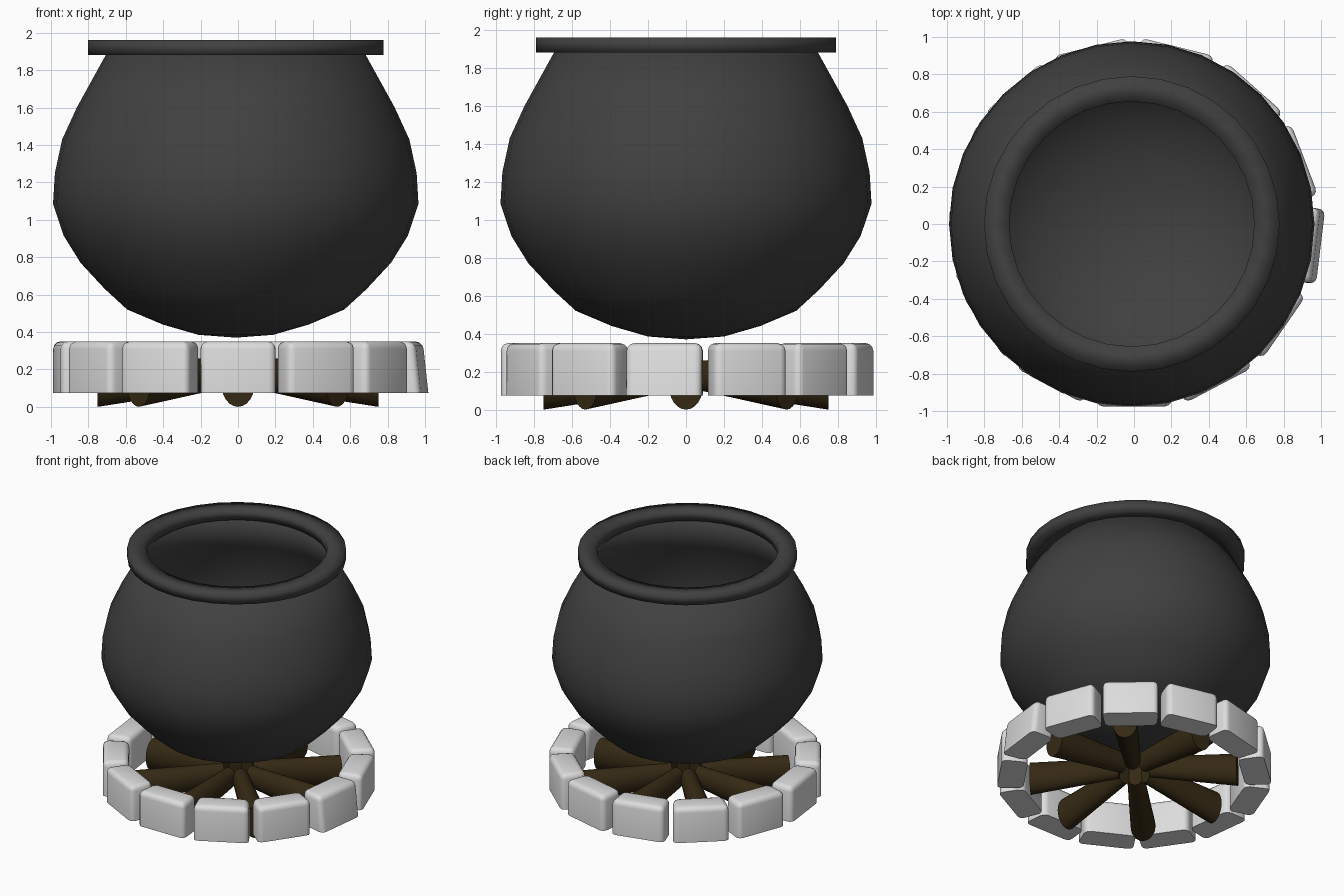
import bpy, bmesh, math
from mathutils import Matrix, Vector

if "Cube" in bpy.data.objects:
    bpy.data.objects.remove(bpy.data.objects["Cube"])


def material(name, rgb):
    m = bpy.data.materials.new(name)
    m.diffuse_color = (*rgb, 1)
    m.use_nodes = True
    m.node_tree.nodes["Principled BSDF"].inputs["Base Color"].default_value = m.diffuse_color
    return m


IRON = material("dark_iron", (0.052, 0.052, 0.052))
STONE = material("pale_stone", (0.72, 0.72, 0.72))
WOOD = material("dark_wood", (0.036, 0.022, 0.007))
CX = -0.012  # the pot sits slightly left of centre


def finish(name, bm, mat, angle=None):
    bmesh.ops.recalc_face_normals(bm, faces=bm.faces)
    me = bpy.data.meshes.new(name)
    bm.to_mesh(me)
    bm.free()
    me.materials.append(mat)
    ob = bpy.data.objects.new(name, me)
    bpy.context.collection.objects.link(ob)
    me.polygons.foreach_set("use_smooth", [True] * len(me.polygons))
    if angle:
        bpy.ops.object.select_all(action='DESELECT')
        ob.select_set(True)
        bpy.context.view_layer.objects.active = ob
        bpy.ops.object.shade_smooth_by_angle(angle=math.radians(angle))
    return ob


def lathe(name, profile, mat, closed=False, n=32):
    bm = bmesh.new()
    vs = [bm.verts.new((r, 0, z)) for r, z in profile]
    for a, b in zip(vs, vs[1:] + (vs[:1] if closed else [])):
        bm.edges.new((a, b))
    bmesh.ops.spin(bm, geom=bm.verts[:] + bm.edges[:], axis=(0, 0, 1),
                   cent=(0, 0, 0), angle=math.tau, steps=n)
    bmesh.ops.remove_doubles(bm, verts=bm.verts, dist=1e-4)
    bmesh.ops.translate(bm, verts=bm.verts, vec=(CX, 0, 0))
    return finish(name, bm, mat)


# Round pot body: outer wall, then inner wall back down to the floor
outer = [(0, .37), (.2, .385), (.39, .44), (.58, .52), (.70, .63), (.83, .77),
         (.92, .915), (.977, 1.085), (.967, 1.25), (.928, 1.43),
         (.85, 1.60), (.69, 1.89)]
inner = [(r * .955, z + .035 * max(0, (1.1 - z) / .73)) for r, z in reversed(outer)]
lathe("pot_body", outer + inner, IRON)

# Flat-edged rim with soft shading
lathe("pot_rim", [(.655, 1.88), (.79, 1.88), (.79, 1.96), (.655, 1.96)], IRON, True)

# Ring of thirteen rounded stones, bottoms left sharp
for i in range(13):
    bm = bmesh.new()
    bmesh.ops.create_cube(bm, size=1)
    for v in bm.verts:
        out = v.co.x > 0
        v.co = Vector((.975 if out else .785,
                       math.copysign(.205 if out else .185, v.co.y),
                       .35 if v.co.z > 0 else .075))
    edges = [e for e in bm.edges if max(v.co.z for v in e.verts) > .2]
    bmesh.ops.bevel(bm, geom=edges, offset=.04, segments=3, profile=.5, affect='EDGES')
    if i == 3:  # this one leans outward a little
        for v in bm.verts:
            v.co.x += .03 * (.35 - v.co.z) / .275
    bm.transform(Matrix.Rotation(-math.pi / 2 + i * math.tau / 13, 4, 'Z'))
    finish(f"hearth_stone_{i + 1}", bm, STONE, 40)

# Eight tapered logs rising towards the middle
for i in range(8):
    bm = bmesh.new()
    rings = []
    for r, zc, hw, hh in [(.75, .125, .09, .125), (.11, .18, .06, .08)]:
        rings.append([bm.verts.new((r, hw * math.cos(k * math.tau / 24),
                                    zc + hh * math.sin(k * math.tau / 24)))
                      for k in range(24)])
    for k in range(24):
        j = (k + 1) % 24
        bm.faces.new((rings[0][k], rings[0][j], rings[1][j], rings[1][k]))
    for ring in rings:
        bm.faces.new(ring)
    bm.transform(Matrix.Rotation(i * math.tau / 8, 4, 'Z'))
    finish(f"log_{i + 1}", bm, WOOD, 40)
